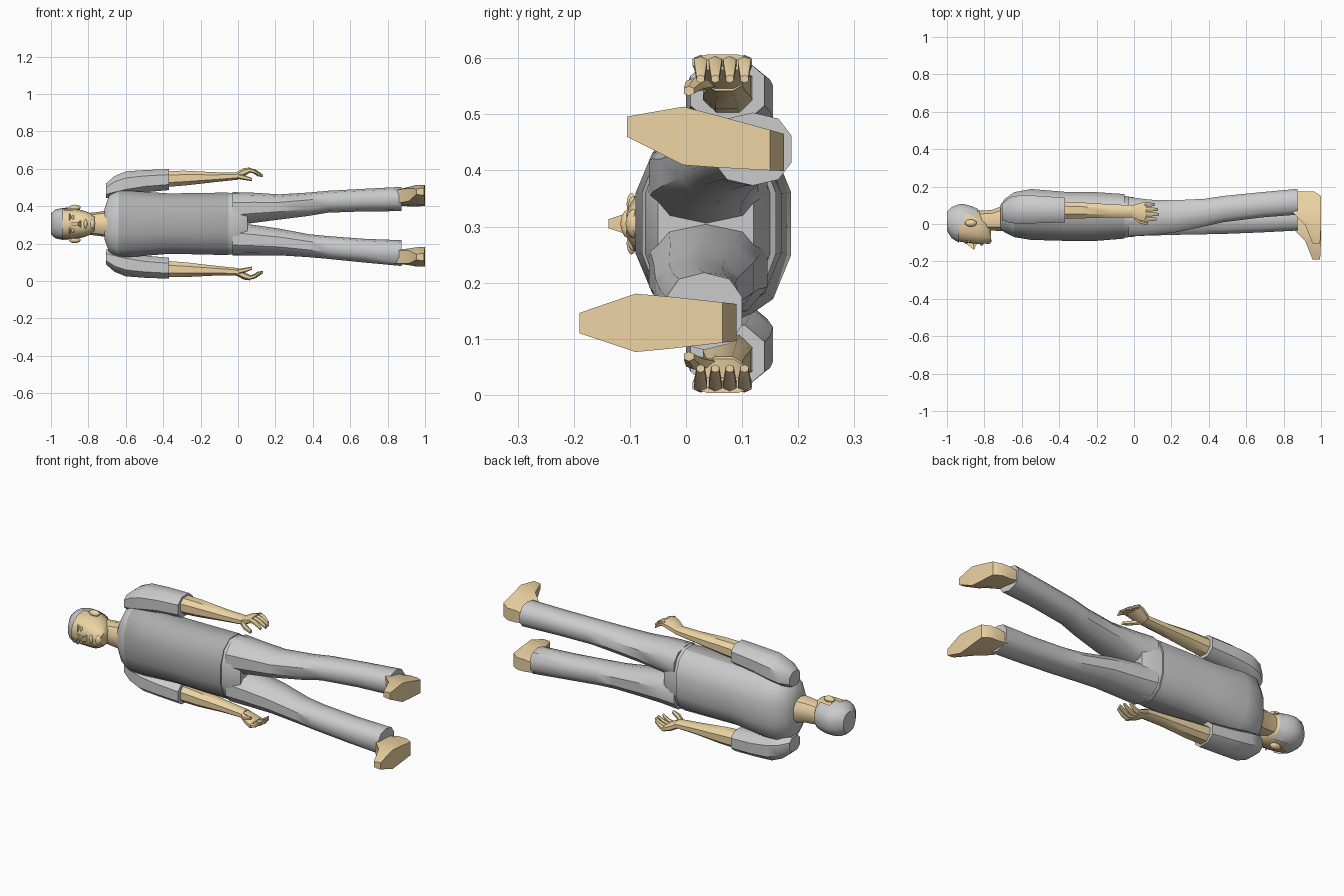
import bpy, bmesh, math
from mathutils import Vector

MID = 0.305  # height of the body's plane of symmetry


def material(name, col):
    m = bpy.data.materials.new(name)
    m.diffuse_color = (*col, 1)
    return m


SKIN = material("skin", (0.85, 0.66, 0.37))
GREY = material("shirt_panel", (0.42, 0.42, 0.42))


def finish(name, bm, mat=None, angle=40):
    bmesh.ops.recalc_face_normals(bm, faces=bm.faces)
    me = bpy.data.meshes.new(name)
    bm.to_mesh(me)
    bm.free()
    ob = bpy.data.objects.new(name, me)
    bpy.context.collection.objects.link(ob)
    if mat:
        me.materials.append(mat)
    bpy.ops.object.select_all(action='DESELECT')
    ob.select_set(True)
    bpy.context.view_layer.objects.active = ob
    bpy.ops.object.shade_smooth_by_angle(angle=math.radians(angle))
    return ob


def skin_rings(bm, rings, caps=(True, True)):
    vs = [[bm.verts.new(p) for p in r] for r in rings]
    n = len(vs[0])
    for a, b in zip(vs, vs[1:]):
        for i in range(n):
            bm.faces.new((a[i], a[(i + 1) % n], b[(i + 1) % n], b[i]))
    if caps[0]:
        bm.faces.new(vs[0])
    if caps[1]:
        bm.faces.new(vs[-1])


def flip(sections):
    return [(x, a, b, 2 * MID - d, 2 * MID - c) for x, a, b, c, d in sections]


def loft(sections, n=10, p=0.85, grow=0, caps=(True, True), bm=None):
    """Rings across x, each given as x, ymin, ymax, zmin, zmax."""
    bm = bm or bmesh.new()
    rings = []
    for x, y0, y1, z0, z1 in sections:
        ring = []
        for i in range(n):
            t = 2 * math.pi * (i + 0.5) / n
            c, s = math.cos(t), math.sin(t)
            c, s = (math.copysign(abs(v) ** p, v) for v in (c, s))
            k = math.cos(math.pi / n) ** p
            ring.append((x, (y0 + y1) / 2 + c / k * ((y1 - y0) / 2 + grow),
                         (z0 + z1) / 2 + s * ((z1 - z0) / 2 + grow)))
        rings.append(ring)
    skin_rings(bm, rings, caps)
    return bm


def blob(name, loc, size, sub=2):
    bm = bmesh.new()
    bmesh.ops.create_icosphere(bm, subdivisions=sub, radius=1)
    for v in bm.verts:
        v.co = Vector(loc) + Vector(a * b for a, b in zip(v.co, size))
    return finish(name, bm, SKIN)


# head
def head_row(x, y0, y1, h):
    return (x, y0, y1, MID - h, MID + h)


head = [head_row(*r) for r in (
    (-0.995, -0.03, 0.06, 0.05), (-0.97, -0.07, 0.085, 0.072), (-0.93, -0.095, 0.10, 0.08),
    (-0.90, -0.10, 0.10, 0.081), (-0.865, -0.103, 0.09, 0.079), (-0.83, -0.107, 0.075, 0.073),
    (-0.79, -0.105, 0.03, 0.058), (-0.765, -0.095, -0.01, 0.035))]
finish("head", loft(head, 14), SKIN, 50)

# hair cap: a slightly larger copy of the head without the face
bm = loft([(x - 0.005, *r) for x, *r in head[:6]], 14, grow=0.006, caps=(True, False))
gone = [f for f in bm.faces if f.calc_center_median().x > -0.93 and f.calc_center_median().y < 0.025]
bmesh.ops.delete(bm, geom=gone, context='FACES')
finish("hair", bm)

# nose, lips, eyes and ears
bm = bmesh.new()
nose = [[(-0.905, -0.10, MID - 0.007), (-0.905, -0.10, MID + 0.007), (-0.905, -0.09, MID)],
        [(-0.855, -0.138, MID - 0.008), (-0.855, -0.138, MID + 0.008), (-0.86, -0.10, MID)],
        [(-0.84, -0.105, MID - 0.019), (-0.84, -0.105, MID + 0.019), (-0.845, -0.09, MID)]]
skin_rings(bm, nose)
finish("nose", bm, SKIN)
blob("lips", (-0.815, -0.103, MID), (0.010, 0.014, 0.026))
blob("chin", (-0.78, -0.09, MID), (0.018, 0.018, 0.028))
for s, side in ((1, "upper"), (-1, "lower")):
    blob(side + "_eye", (-0.883, -0.094, MID + s * 0.034), (0.007, 0.009, 0.015))
    blob(side + "_brow", (-0.90, -0.097, MID + s * 0.035), (0.005, 0.009, 0.02))
    blob(side + "_ear", (-0.872, 0.005, MID + s * 0.087), (0.032, 0.02, 0.016))

# neck
finish("neck", loft([(-0.84, -0.03, 0.07, 0.25, 0.36), (-0.76, -0.035, 0.075, 0.243, 0.367),
                     (-0.67, -0.04, 0.11, 0.23, 0.38)], 10), SKIN)

# shirt with a darker front panel
bm = loft([(-0.715, -0.03, 0.10, 0.225, 0.385), (-0.69, -0.045, 0.135, 0.15, 0.46),
           (-0.64, -0.07, 0.17, 0.12, 0.49), (-0.55, -0.085, 0.187, 0.125, 0.485),
           (-0.37, -0.09, 0.172, 0.14, 0.473), (-0.20, -0.09, 0.17, 0.137, 0.475),
           (-0.05, -0.078, 0.16, 0.133, 0.478)], 12, caps=(True, True))
shirt = finish("shirt", bm)
shirt.data.materials.append(None)
shirt.data.materials.append(GREY)
for f in shirt.data.polygons:
    if f.center.y < 0.06 and f.center.x > -0.62:
        f.material_index = 1

# sleeves, forearms and hands, mirrored about the body's middle
sleeve = [(-0.705, 0.02, 0.11, 0.44, 0.525), (-0.66, 0.005, 0.145, 0.44, 0.565),
          (-0.60, 0.0, 0.155, 0.45, 0.59), (-0.50, 0.005, 0.15, 0.47, 0.597),
          (-0.37, 0.008, 0.14, 0.482, 0.602)]
forearm = [(-0.40, 0.03, 0.12, 0.498, 0.592), (-0.28, 0.03, 0.115, 0.508, 0.592),
           (-0.12, 0.035, 0.105, 0.527, 0.583), (0.0, 0.036, 0.10, 0.54, 0.582)]
palm = [(-0.01, 0.036, 0.10, 0.54, 0.582), (0.03, 0.02, 0.112, 0.558, 0.604),
        (0.065, 0.012, 0.118, 0.578, 0.608)]
thumb = [(0.0, 0.025, 0.06, 0.545, 0.575), (0.035, 0.0, 0.03, 0.54, 0.565),
         (0.075, -0.004, 0.014, 0.533, 0.55)]
for side, turn in (("upper", lambda s: s), ("lower", flip)):
    finish(side + "_sleeve", loft(turn(sleeve), 8))
    finish(side + "_forearm", loft(turn(forearm), 8), SKIN)
    bm = loft(turn(palm), 8)
    loft(turn(thumb), 6, bm=bm)
    for i, reach in enumerate((0.065, 0.078, 0.072, 0.055)):
        y = 0.026 + i * 0.026
        loft(turn([(0.055, y - 0.012, y + 0.012, 0.582, 0.606),
                   (0.055 + reach * 0.5, y - 0.011, y + 0.011, 0.575, 0.596),
                   (0.055 + reach, y - 0.007, y + 0.007, 0.556, 0.57)]), 6, bm=bm)
    finish(side + "_hand", bm, SKIN)

# trousers: hips and two legs
finish("hips", loft([(-0.08, -0.075, 0.155, 0.137, 0.474), (0.0, -0.068, 0.142, 0.136, 0.475),
                     (0.05, -0.05, 0.12, 0.15, 0.46)], 12))
legs = {
    "upper_leg": [(-0.03, -0.066, 0.145, 0.295, 0.475), (0.08, -0.06, 0.13, 0.31, 0.472),
                  (0.22, -0.045, 0.127, 0.328, 0.463), (0.38, -0.012, 0.135, 0.348, 0.473),
                  (0.48, 0.01, 0.15, 0.365, 0.482), (0.68, 0.035, 0.17, 0.372, 0.493),
                  (0.875, 0.05, 0.188, 0.373, 0.503)],
    "lower_leg": [(-0.03, -0.066, 0.145, 0.135, 0.315), (0.08, -0.062, 0.13, 0.137, 0.30),
                  (0.22, -0.058, 0.12, 0.137, 0.28), (0.38, -0.055, 0.095, 0.127, 0.25),
                  (0.48, -0.053, 0.088, 0.118, 0.24), (0.68, -0.045, 0.092, 0.098, 0.225),
                  (0.875, -0.035, 0.10, 0.08, 0.218)]}
for name, rows in legs.items():
    finish(name, loft(rows, 10))

# feet: sections from toe to heel as distance, sole x, instep x, sole and top half widths
foot = [(0, 0.995, 0.955, 0.018, 0.014), (0.10, 1.0, 0.915, 0.052, 0.034),
        (0.165, 1.0, 0.85, 0.046, 0.036), (0.255, 1.0, 0.85, 0.036, 0.034),
        (0.28, 0.96, 0.86, 0.033, 0.024)]
for name, toe_y, toe_z, heel_z in (("upper_foot", -0.105, 0.478, 0.432), ("lower_foot", -0.19, 0.128, 0.129)):
    bm = bmesh.new()
    rings = []
    for t, sole, top, w, tw in foot:
        y, z = toe_y + t, toe_z + (heel_z - toe_z) * t / 0.28
        half = (sole + top) / 2
        rings.append([(sole, y, z - w), (sole, y, z + w), (half, y, z + w),
                      (top, y, z + tw), (top, y, z - tw), (half, y, z - w)])
    skin_rings(bm, rings)
    finish(name, bm, SKIN)
